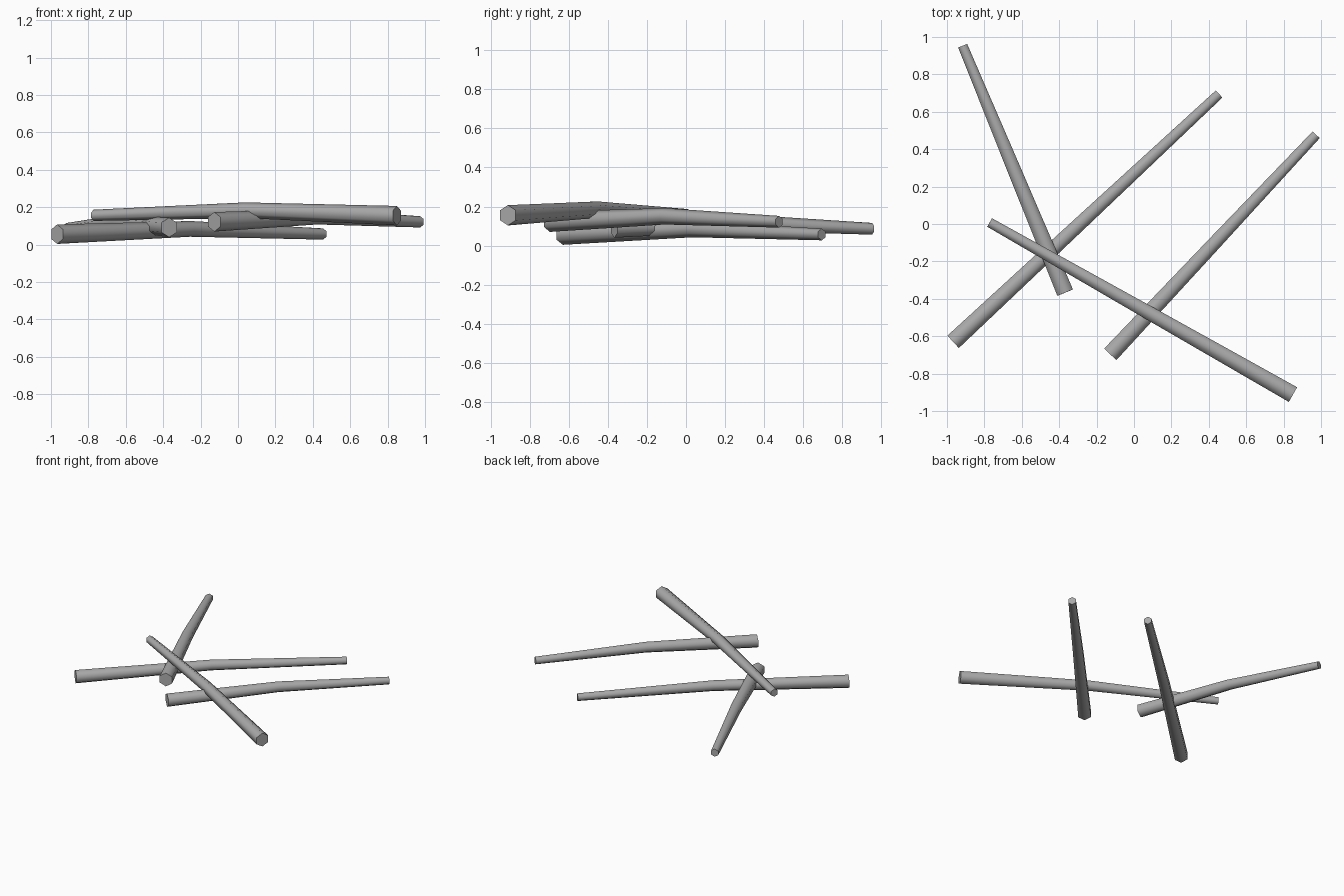
import bpy, bmesh, math
from mathutils import Vector

cube = bpy.data.objects.get("Cube")
if cube:
    bpy.data.objects.remove(cube, do_unlink=True)

grey = bpy.data.materials.new("stick_grey")
grey.use_nodes = True
colour = (0.4, 0.4, 0.4, 1)
grey.diffuse_color = colour
grey.node_tree.nodes["Principled BSDF"].inputs["Base Color"].default_value = colour

SIDES = 6
RADII = (0.052, 0.042, 0.03)
BEND = 0.028


def stick(name, thick_end, thin_end):
    """Tapered hexagonal stick, gently arched at its middle."""
    a, b = Vector(thick_end), Vector(thin_end)
    middle = (a + b) / 2 + Vector((0, 0, BEND))
    along = (b - a).normalized()
    side = Vector((-along.y, along.x, 0)).normalized()
    up = along.cross(side)

    bm = bmesh.new()
    rings = []
    for centre, radius in zip((a, middle, b), RADII):
        ring = []
        for i in range(SIDES):
            t = math.tau * i / SIDES
            ring.append(bm.verts.new(centre + radius * (up * math.cos(t) + side * math.sin(t))))
        rings.append(ring)
    for lower, upper in zip(rings, rings[1:]):
        for i in range(SIDES):
            j = (i + 1) % SIDES
            bm.faces.new((lower[i], lower[j], upper[j], upper[i]))
    bm.faces.new(rings[0])
    bm.faces.new(rings[-1])
    bmesh.ops.recalc_face_normals(bm, faces=bm.faces)

    mesh = bpy.data.meshes.new(name)
    bm.to_mesh(mesh)
    bm.free()
    mesh.materials.append(grey)
    obj = bpy.data.objects.new(name, mesh)
    bpy.context.collection.objects.link(obj)

    # Smooth around the sides, crisp at the cut ends
    bpy.ops.object.select_all(action="DESELECT")
    obj.select_set(True)
    bpy.context.view_layer.objects.active = obj
    bpy.ops.object.shade_smooth_by_angle(angle=math.radians(70))


# Lowest stick first, topmost last
stick("bottom_stick", (-0.967, -0.63, 0.056), (0.455, 0.695, 0.057))
stick("left_back_stick", (-0.368, -0.367, 0.092), (-0.916, 0.953, 0.086))
stick("right_back_stick", (-0.127, -0.697, 0.122), (0.974, 0.477, 0.122))
stick("top_stick", (0.85, -0.912, 0.155), (-0.772, 0.008, 0.157))
